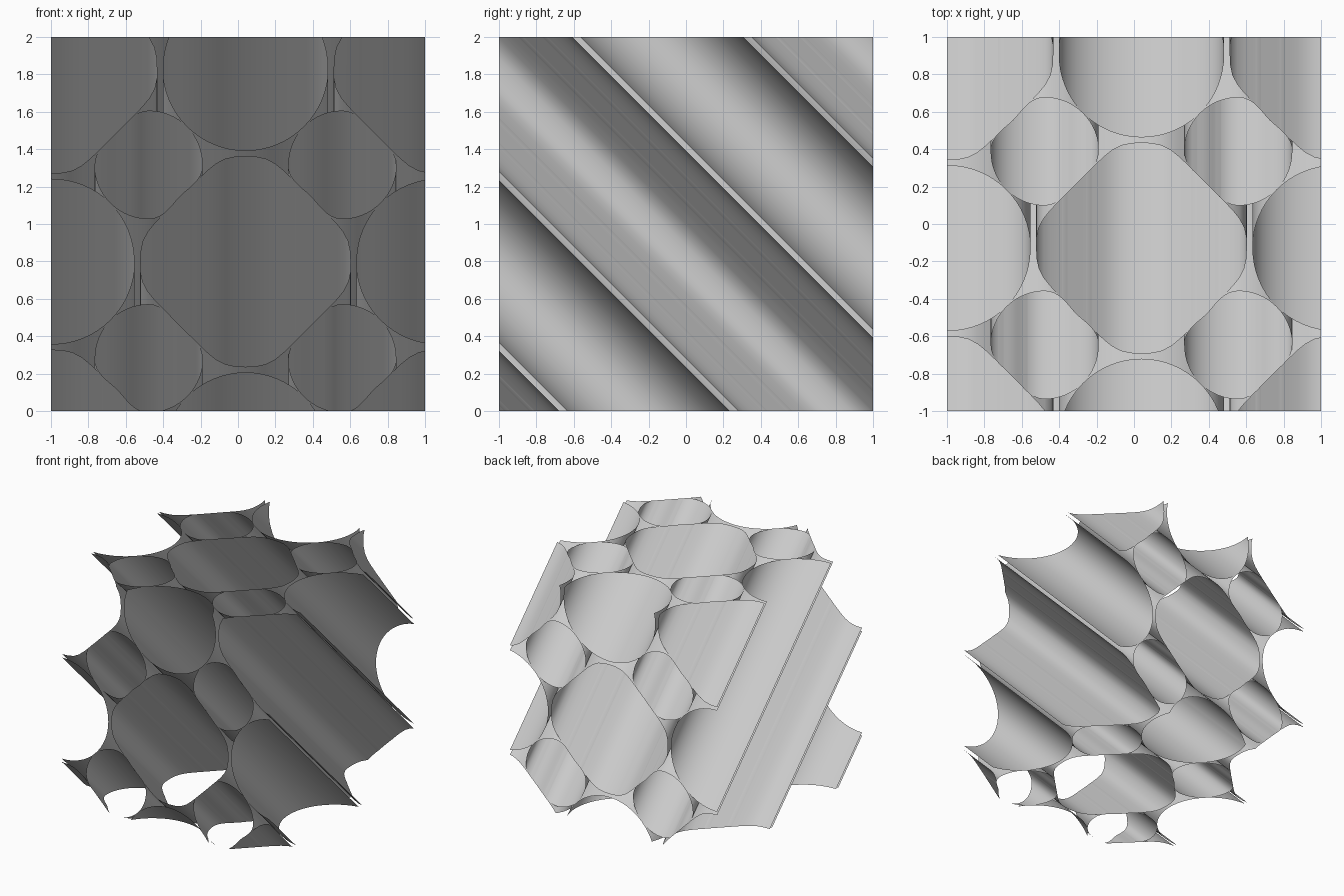
import bpy, bmesh
from math import sin, cos, pi
from mathutils import Vector

if "Cube" in bpy.data.objects:
    bpy.data.objects.remove(bpy.data.objects["Cube"])

PITCH = 1.035            # spacing of the checkered large and medium tubes
CX, CU = 0.04, -0.20     # centre of one large tube (u = y + z)
SEG = 64


def large_radius(a):
    # softened octagon: flat sides on the axes, tighter chamfers on the diagonals
    total = 0
    for k in range(8):
        c = cos(a - k * pi / 4)
        if c > 0:
            total += (c / (0.49 if k % 2 else 0.565)) ** 18
    return total ** (-1 / 18)


def medium_radius(a):
    return 0.442


def small_radius(sign):
    # round towards the medium tubes, flattened towards the large ones
    def radius(a):
        s = sin(2 * a) * sign
        return 0.289 - (0.052 * s * s if s > 0 else 0)
    return radius


def tube(name, cx, cu, radius):
    # open sheet running along (0, 1, -1), trimmed by the cube
    bm = bmesh.new()
    front, back = [], []
    for i in range(SEG):
        a = 2 * pi * i / SEG
        r = radius(a)
        x, u = cx + r * cos(a), cu + r * sin(a)
        front.append(bm.verts.new((x, -1, u + 1)))
        back.append(bm.verts.new((x, 1, u - 1)))
    for i in range(SEG):
        j = (i + 1) % SEG
        bm.faces.new((front[i], front[j], back[j], back[i]))
    for co, no in (((1, 0, 0), (1, 0, 0)), ((-1, 0, 0), (-1, 0, 0)),
                   ((0, 0, 0), (0, 0, -1)), ((0, 0, 2), (0, 0, 1))):
        bmesh.ops.bisect_plane(bm, geom=bm.verts[:] + bm.edges[:] + bm.faces[:],
                               plane_co=Vector(co), plane_no=Vector(no), clear_outer=True)
    if bm.faces:
        mesh = bpy.data.meshes.new(name)
        bm.to_mesh(mesh)
        obj = bpy.data.objects.new(name, mesh)
        bpy.context.collection.objects.link(obj)
        for p in mesh.polygons:
            p.use_smooth = True
    bm.free()


# checkered grid of large and medium tubes
for i in range(-1, 2):
    for j in range(-2, 5):
        cx, cu = CX + i * PITCH, CU + j * PITCH
        if (i + j) % 2 == 0:
            tube("large_tube", cx, cu, large_radius)
        else:
            tube("medium_tube", cx, cu, medium_radius)

# small tubes in the spaces between four neighbours
for i in range(-2, 2):
    for j in range(-2, 5):
        sign = 1 if (i + j) % 2 == 0 else -1
        # sign picks the diagonal with the large neighbours
        tube("small_tube", CX + (i + 0.5) * PITCH, CU + (j + 0.5) * PITCH,
             small_radius(sign))
